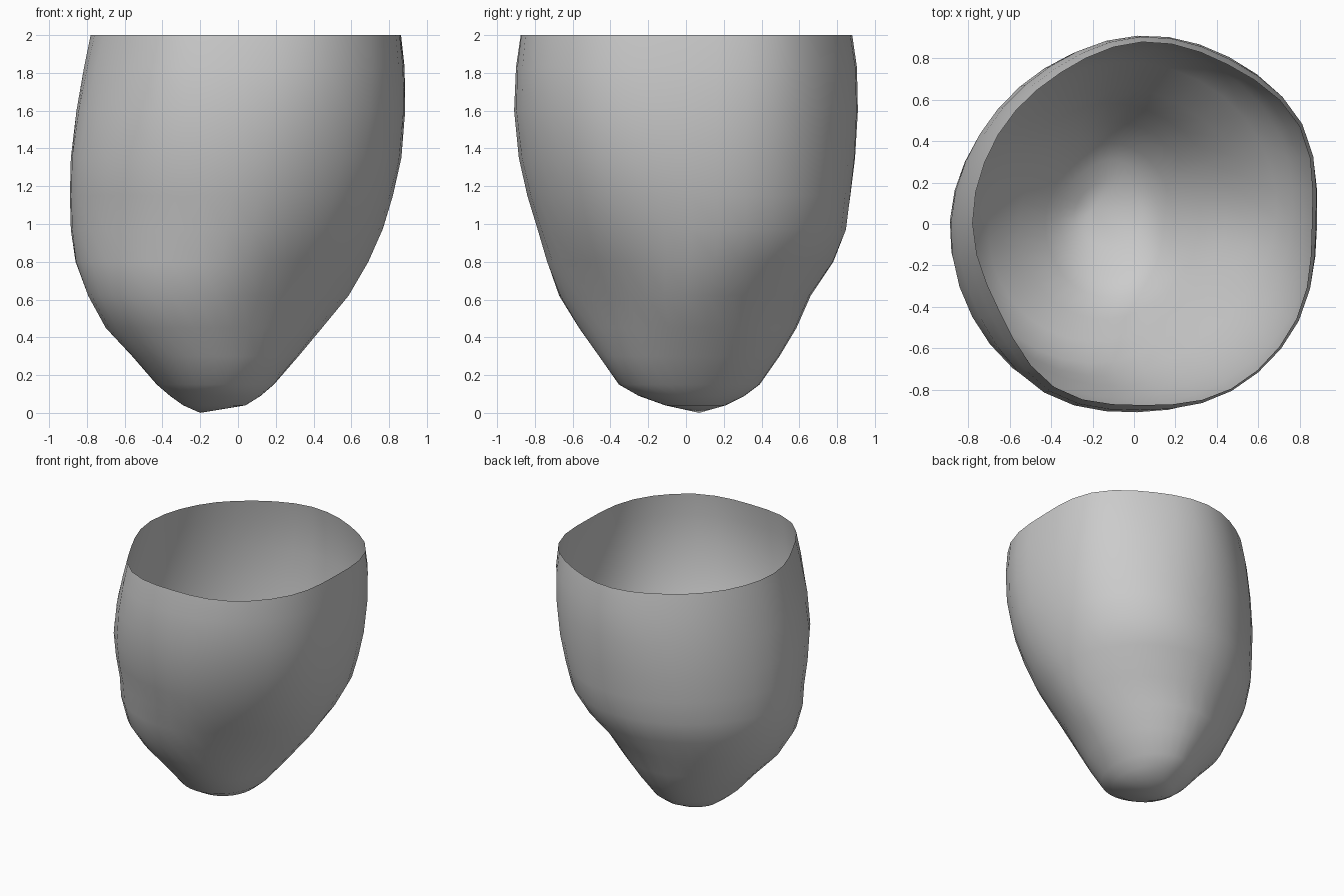
import bpy, bmesh, math

cube = bpy.data.objects.get("Cube")
if cube:
    bpy.data.objects.remove(cube)

SEGMENTS = 36
# Each ring: height, then left/right and front/back limits of the wall
RINGS = [
    (2.0, -.78, .86, -.875, .88),
    (1.83, -.815, .88, -.90, .905),
    (1.6, -.855, .885, -.91, .91),
    (1.35, -.885, .865, -.885, .895),
    (1.15, -.89, .82, -.84, .87),
    (.97, -.885, .765, -.785, .845),
    (.8, -.86, .69, -.735, .78),
    (.62, -.79, .585, -.665, .66),
    (.45, -.70, .445, -.565, .585),
    (.3, -.56, .32, -.46, .495),
    (.15, -.43, .19, -.355, .39),
    (.09, -.36, .12, -.25, .31),
    (.04, -.29, .04, -.11, .21),
]
TIP = (-.2, .07, 0)

# Fullness of the outline at five heights, in twelve even steps
# anticlockwise from +x: lip, belly, waist, flattened lower flank, base
FULLNESS = [
    (2.0, (1, 1.07, 1.01, 1, .96, .98, 1, .97, 1.04, 1, 1.05, 1.05)),
    (1.4, (1, 1.05, 1.03, 1, .97, .97, 1, 1.02, 1.03, 1, 1, 1.02)),
    (.95, (1, 1.05, 1.05, 1, .96, .96, 1, 1.01, 1.01, 1, .97, .98)),
    (.6, (1, .99, .99, 1, .96, .96, 1, 1.06, 1.06, 1, .88, .89)),
    (.1, (1, 1, 1, 1, .95, .95, 1, 1, 1, 1, 1.03, 1.03)),
]


def around(values, turn):
    """Smooth closed curve through evenly spaced values."""
    n = len(values)
    i, t = divmod(turn * n, 1)
    a, b, c, d = (values[(int(i) + k) % n] for k in (-1, 0, 1, 2))
    return b + t / 2 * (c - a + t * (2*a - 5*b + 4*c - d + t * (3*b - 3*c + d - a)))


def fullness(z, turn):
    """Blend the outline fullness between the listed heights."""
    for (top, upper), (bottom, lower) in zip(FULLNESS, FULLNESS[1:]):
        if z >= bottom:
            break
    t = max((z - bottom) / (top - bottom), 0)
    return around(lower, turn) * (1 - t) + around(upper, turn) * t


def ring_points(z, x0, x1, y0, y1):
    """Uneven oval cross-section of the wall."""
    for i in range(SEGMENTS):
        turn = i / SEGMENTS
        a = math.tau * turn
        r = fullness(z, turn) / 2
        yield ((x0 + x1) / 2 + (x1 - x0) * r * math.cos(a),
               (y0 + y1) / 2 + (y1 - y0) * r * math.sin(a), z)


# Open cup wall, closed at the bottom by a fan around the tip
bm = bmesh.new()
loops = [[bm.verts.new(p) for p in ring_points(*ring)] for ring in RINGS]
tip = bm.verts.new(TIP)
for i in range(SEGMENTS):
    j = (i + 1) % SEGMENTS
    for upper, lower in zip(loops, loops[1:]):
        bm.faces.new((upper[i], lower[i], lower[j], upper[j]))
    bm.faces.new((loops[-1][i], tip, loops[-1][j]))
for face in bm.faces:
    face.smooth = True

mesh = bpy.data.meshes.new("cup_shell")
bm.to_mesh(mesh)
bm.free()
shell = bpy.data.objects.new("cup_shell", mesh)
bpy.context.collection.objects.link(shell)

# Plain grey surface
grey = bpy.data.materials.new("plain_grey")
grey.use_nodes = True
colour = (.6, .6, .6, 1)
grey.diffuse_color = colour
grey.node_tree.nodes["Principled BSDF"].inputs["Base Color"].default_value = colour
mesh.materials.append(grey)
